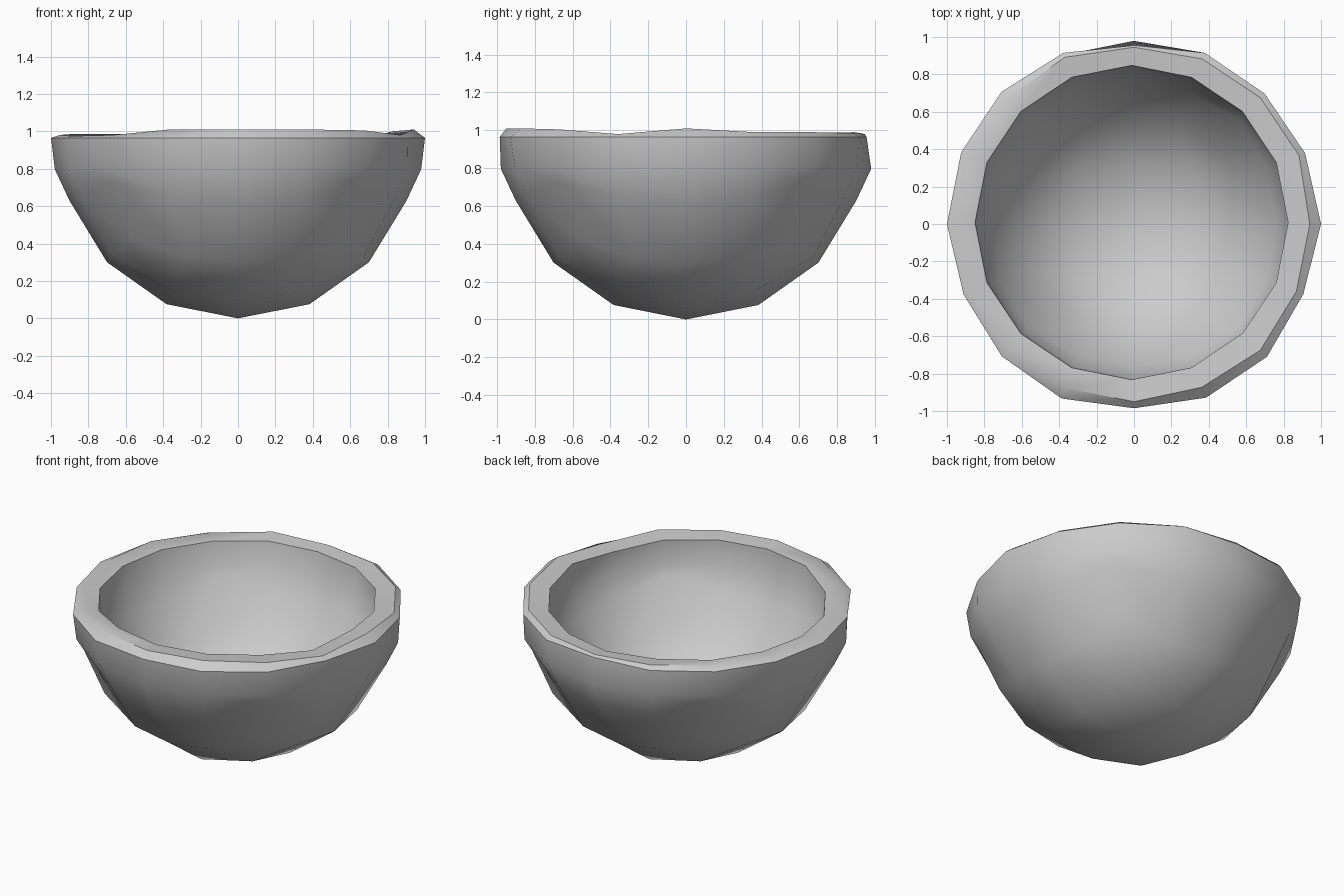
import bpy, bmesh, math
from mathutils import Vector

if "Cube" in bpy.data.objects:
    bpy.data.objects.remove(bpy.data.objects["Cube"])


def half_shell(bm, radius):
    """Lower half of a 4x4-per-side quad sphere; returns its open ring, sorted by angle."""
    before = set(bm.verts)
    t = bmesh.new()
    bmesh.ops.create_cube(t, size=2)
    bmesh.ops.subdivide_edges(t, edges=t.edges[:], cuts=3, use_grid_fill=True)
    for v in t.verts:
        v.co = Vector([math.tan(c * math.pi / 4) for c in v.co]).normalized()
    bmesh.ops.delete(t, geom=[v for v in t.verts if v.co.z > 0.01], context='VERTS')
    # extra loop just under the rim
    bmesh.ops.bisect_plane(t, geom=t.verts[:] + t.edges[:] + t.faces[:],
                           plane_co=(0, 0, -0.2), plane_no=(0, 0, 1))
    for v in t.verts:
        z = v.co.z
        v.co.normalize()
        # sides pulled in slightly below the loop
        if -0.5 < z < -0.22:
            v.co *= 0.974
        elif -0.9 < z <= -0.5:
            v.co *= 0.99
        v.co *= radius
    bmesh.ops.recalc_face_normals(t, faces=t.faces[:])
    me = bpy.data.meshes.new("tmp")
    t.to_mesh(me)
    t.free()
    bm.from_mesh(me)
    bpy.data.meshes.remove(me)
    new = [v for v in bm.verts if v not in before]
    ring = [v for v in new if v.is_boundary]
    ring.sort(key=lambda v: round(math.atan2(v.co.y, v.co.x), 4) % (2 * math.pi))
    return ring


# Slightly uneven rim: outer edge radius, crest radius and crest height
edge_r = [1.0, .99, .987, .99, .955, .99, 1.0, 1.0, 1.0, .986, 1.0, 1.01, .985, 1.005, 1.005, .98]
crest_r = [.94, .955, .955, .955, .945, .965, .955, .97, .955, .96, .95, .95, .95, .945, .955, .94]
crest_z = [1.01, .99, .99, .985, .98, .99, .985, .985, .98, .975, .98, 1.01, 1.01, 1.01, 1.005, .98]

bm = bmesh.new()
outer = half_shell(bm, 1.0)
inner = half_shell(bm, 0.845)
n = len(outer)
crest = []
for i in range(n):
    a = 2 * math.pi * i / n
    c, s = math.cos(a), math.sin(a)
    outer[i].co = (edge_r[i] * c, edge_r[i] * s, -0.035)
    inner[i].co = (0.837 * c - 0.013, 0.84 * s + 0.008, crest_z[i] - 1.01)
    crest.append(bm.verts.new((crest_r[i] * c, crest_r[i] * s, crest_z[i] - 1)))

# Rim: bevel face and flat top
for lo, hi in ((outer, crest), (crest, inner)):
    for i in range(n):
        j = (i + 1) % n
        bm.faces.new((lo[i], lo[j], hi[j], hi[i]))

for v in bm.verts:
    v.co.z += 1
bmesh.ops.recalc_face_normals(bm, faces=bm.faces[:])

mesh = bpy.data.meshes.new("bowl")
bm.to_mesh(mesh)
bm.free()
bowl = bpy.data.objects.new("bowl", mesh)
bpy.context.collection.objects.link(bowl)
bpy.context.view_layer.objects.active = bowl
bowl.select_set(True)
bpy.ops.object.shade_smooth_by_angle(angle=math.radians(35))
